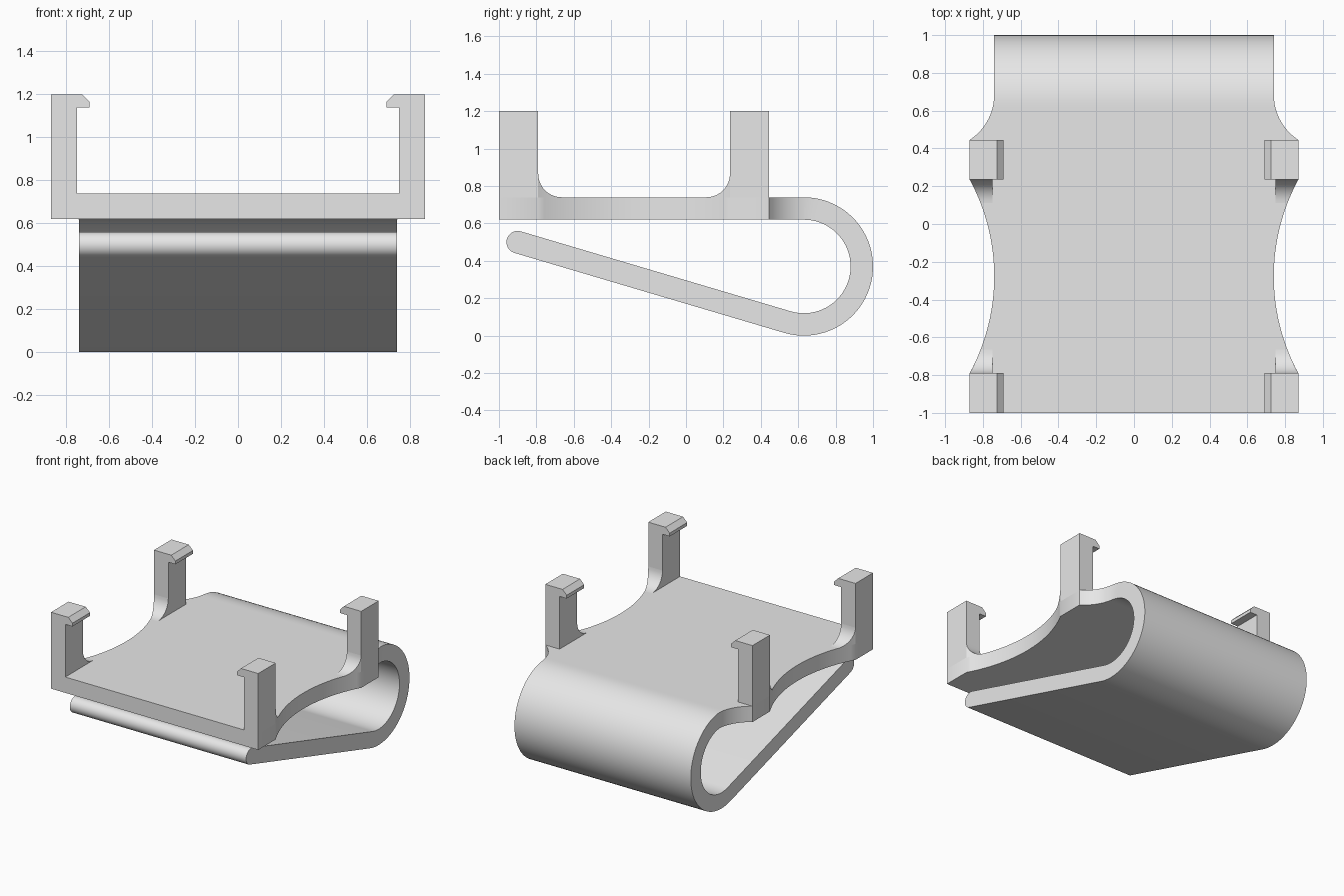
import bpy, bmesh
from math import sin, cos, pi, radians, sqrt

cube = bpy.data.objects.get("Cube")
if cube:
    bpy.data.objects.remove(cube)

# One plain grey plastic
grey = bpy.data.materials.new("grey plastic")
grey.use_nodes = True
grey.diffuse_color = (0.8, 0.8, 0.8, 1)
grey.node_tree.nodes["Principled BSDF"].inputs["Base Color"].default_value = (0.8, 0.8, 0.8, 1)

PLATE_LOW, PLATE_TOP = 0.62, 0.74
NARROW, WIDE = 0.74, 0.87
POST_INNER = 0.75
POST_SPANS = {"front": (-1.0, -0.79), "back": (0.235, 0.445)}


def loft(name, rings):
    """Skin a row of equal-length point rings and cap both ends."""
    bm = bmesh.new()
    loops = [[bm.verts.new(p) for p in ring] for ring in rings]
    n = len(rings[0])
    for a, b in zip(loops, loops[1:]):
        for i in range(n):
            j = (i + 1) % n
            bm.faces.new((a[i], a[j], b[j], b[i]))
    bm.faces.new(loops[0])
    bm.faces.new(loops[-1])
    bmesh.ops.remove_doubles(bm, verts=bm.verts, dist=0.0001)
    bmesh.ops.recalc_face_normals(bm, faces=bm.faces)
    mesh = bpy.data.meshes.new(name)
    bm.to_mesh(mesh)
    bm.free()
    mesh.materials.append(grey)
    obj = bpy.data.objects.new(name, mesh)
    bpy.context.collection.objects.link(obj)
    bpy.ops.object.select_all(action='DESELECT')
    obj.select_set(True)
    bpy.context.view_layer.objects.active = obj
    bpy.ops.object.shade_smooth_by_angle(angle=radians(30))
    return obj


def half_width(y):
    """Plate outline: scooped waist between posts, small flare behind them."""
    waist_start, waist_end = POST_SPANS["front"][1], POST_SPANS["back"][0]
    flare_start, flare_end = POST_SPANS["back"][1], 0.685
    depth = WIDE - NARROW
    if waist_start < y < waist_end:
        half = (waist_end - waist_start) / 2
        r = (half ** 2 + depth ** 2) / (2 * depth)
        return NARROW + r - sqrt(r * r - (y - (waist_start + waist_end) / 2) ** 2)
    if flare_start < y < flare_end:
        r = ((flare_end - flare_start) ** 2 + depth ** 2) / (2 * depth)
        return NARROW + r - sqrt(r * r - (flare_end - y) ** 2)
    return WIDE if y <= flare_start else NARROW


def span(a, b, steps):
    return [a + (b - a) * i / steps for i in range(steps + 1)]


# Plate, bend and spring arm as one continuous strip of outer/inner points
cy, cz, r_out, r_in = 0.63, 0.37, 0.37, 0.25
r_mid, half_t = (r_out + r_in) / 2, (r_out - r_in) / 2
stations = [((y, PLATE_TOP), (y, PLATE_LOW)) for y in
            [-1.0] + span(-0.79, 0.235, 32) + span(0.445, cy, 10)[:-1]]
end_angle = radians(-106.5)
for a in span(pi / 2, end_angle, 40):
    stations.append(tuple((cy + r * cos(a), cz + r * sin(a)) for r in (r_out, r_in)))

# Rounded free end of the arm
ny, nz = cos(end_angle), sin(end_angle)
ty, tz = nz, -ny
arm = 1.504
ey, ez = cy + r_mid * ny + arm * ty, cz + r_mid * nz + arm * tz
for a in span(0, pi / 2, 8):
    s, c = half_t * sin(a), half_t * cos(a)
    stations.append(((ey + s * ty + c * ny, ez + s * tz + c * nz),
                     (ey + s * ty - c * ny, ez + s * tz - c * nz)))

rings = []
for outer, inner in stations:
    wo, wi = (half_width(p[0]) if p[1] > 0.5 and outer[1] > PLATE_LOW else NARROW
              for p in (outer, inner))
    rings.append([(-wo, *outer), (wo, *outer), (wi, *inner), (-wi, *inner)])
loft("plate_and_spring_clip", rings)

# Hooked posts and the fillets on the waist side of each
hook = [(POST_INNER, PLATE_TOP), (WIDE, PLATE_TOP), (WIDE, 1.2), (0.725, 1.2),
        (0.69, 1.165), (0.69, 1.14), (POST_INNER, 1.14)]
fillet_r = 0.125
for side, sx in (("left", 1), ("right", -1)):
    for place, ends in POST_SPANS.items():
        loft(f"{place}_{side}_post", [[(sx * x, y, z) for x, z in hook] for y in ends])
        start, direction = (ends[1], 1) if place == "front" else (ends[0], -1)
        rings = []
        for a in span(0, pi / 2, 10):
            y = start + direction * fillet_r * (1 - cos(a))
            top = PLATE_TOP + fillet_r * (1 - sin(a))
            w = half_width(y)
            rings.append([(sx * x, y, z) for x, z in
                          ((POST_INNER, PLATE_TOP), (w, PLATE_TOP), (w, top), (POST_INNER, top))])
        loft(f"{place}_{side}_fillet", rings)
